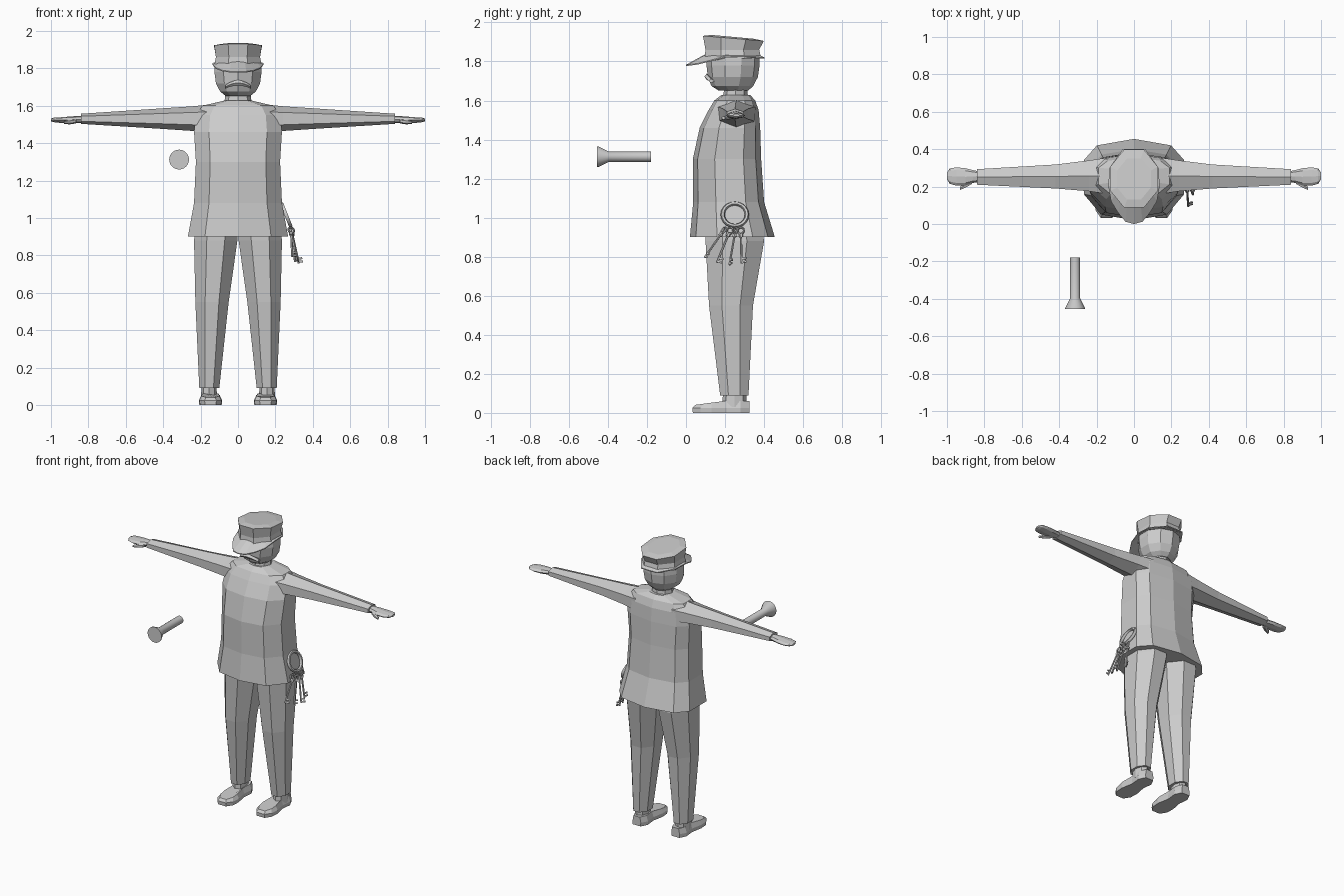
import bpy, math
from mathutils import Vector

if "Cube" in bpy.data.objects:
    bpy.data.objects.remove(bpy.data.objects["Cube"])

GREY = bpy.data.materials.new("plain grey")
GREY.diffuse_color = (0.6, 0.6, 0.6, 1)
GREY.use_nodes = True
GREY.node_tree.nodes["Principled BSDF"].inputs["Base Color"].default_value = GREY.diffuse_color


def make(name, verts, faces, mirror=False, smooth=None):
    me = bpy.data.meshes.new(name)
    me.from_pydata([tuple(v) for v in verts], [], faces)
    ob = bpy.data.objects.new(name, me)
    bpy.context.collection.objects.link(ob)
    me.materials.append(GREY)
    bpy.context.view_layer.objects.active = ob
    for o in bpy.context.selected_objects:
        o.select_set(False)
    ob.select_set(True)
    bpy.ops.object.mode_set(mode='EDIT')
    bpy.ops.mesh.select_all(action='SELECT')
    bpy.ops.mesh.normals_make_consistent(inside=False)
    bpy.ops.object.mode_set(mode='OBJECT')
    if smooth:
        bpy.ops.object.shade_smooth_by_angle(angle=math.radians(smooth))
    if mirror:
        ob.modifiers.new("mirror", 'MIRROR')
    return ob


def loft(name, rings, closed=False, **kw):
    """Bridge equal-sized rings of points, capping the ends unless closed."""
    n, m = len(rings[0]), len(rings)
    verts = [p for r in rings for p in r]
    faces = []
    for i in range(m if closed else m - 1):
        for j in range(n):
            a, b = i * n, (i + 1) % m * n
            k = (j + 1) % n
            faces.append((a + j, a + k, b + k, b + j))
    if not closed:
        faces += [tuple(range(n)), tuple(range((m - 1) * n, m * n))]
    return make(name, verts, faces, **kw)


def oval(n, turn=0.0):
    return [(math.cos(2 * math.pi * (i + turn) / n), math.sin(2 * math.pi * (i + turn) / n)) for i in range(n)]


def flat_ring(z, x0, x1, y0, y1, n=8, turn=0.0, tilt=0.0):
    """Horizontal ring filling the given extents; tilt lifts the front."""
    pts = oval(n, turn)
    mx, my = max(p[0] for p in pts), max(p[1] for p in pts)
    return [((x0 + x1) / 2 + (x1 - x0) / 2 * c / mx, (y0 + y1) / 2 + (y1 - y0) / 2 * s / my, z - tilt * s / my)
            for c, s in pts]


def side_ring(x, y0, y1, z0, z1, n=6, turn=0.0):
    """Ring across the x axis, points at top and bottom."""
    pts = oval(n, turn)
    mx = max(p[1] for p in pts)
    return [(x, (y0 + y1) / 2 + (y1 - y0) / 2 * s / mx, (z0 + z1) / 2 + (z1 - z0) / 2 * c) for c, s in pts]


# jacket: front and back ridges with faceted sides
def jacket_ring(z, w, f, b):
    d = b - f
    half = [(0, f), (w * .66, f + d * .07), (w, f + d * .32), (w, f + d * .74), (w * .74, b - d * .08), (0, b)]
    return [(x, y, z) for x, y in half] + [(-x, y, z) for x, y in half[-2:0:-1]]


loft("jacket", [jacket_ring(*r) for r in (
    (.9, .268, .02, .455), (1.08, .235, .037, .40), (1.3, .225, .035, .385), (1.46, .235, .07, .38),
    (1.55, .225, .115, .372), (1.6, .19, .145, .355), (1.627, .075, .18, .33))])

# sleeves and hands
loft("sleeve", [side_ring(*r) for r in (
    (.14, .16, .355, 1.45, 1.607), (.24, .175, .34, 1.465, 1.597), (.42, .19, .318, 1.477, 1.585),
    (.84, .21, .293, 1.503, 1.557))], mirror=True)
loft("hand", [side_ring(*r, n=8) for r in (
    (.82, .225, .28, 1.508, 1.547), (.86, .22, .288, 1.508, 1.545), (.9, .207, .298, 1.506, 1.542),
    (.95, .205, .303, 1.508, 1.538), (.985, .215, .297, 1.512, 1.536), (1.0, .24, .275, 1.517, 1.531))],
     mirror=True)
loft("thumb", [side_ring(*r) for r in (
    (.865, .215, .25, 1.505, 1.53), (.9, .195, .225, 1.5, 1.525), (.93, .182, .2, 1.503, 1.518))], mirror=True)

# trousers, ankles and shoes
loft("trouser_leg", [flat_ring(*r, turn=.5) for r in (
    (.98, .0, .225, .1, .385), (.88, .003, .235, .1, .4), (.55, .05, .228, .118, .343),
    (.09, .1, .207, .175, .32))], mirror=True)
loft("ankle", [flat_ring(.03, .112, .198, .185, .31), flat_ring(.11, .115, .195, .19, .31)], mirror=True)


def shoe_ring(z, g, ytoe):
    half = [(.03, ytoe), (.056, ytoe + .04), (.06, .13), (.045, .21), (.052, .28), (.03, .325)]
    return [(.147 + x * g, y, z) for x, y in half] + [(.147 - x * g, y, z) for x, y in reversed(half)]


top = [(x, y, .04 + .022 * min(1, max(0, (y - .04) / .16))) for x, y, z in shoe_ring(0, .82, .048)]
loft("shoe", [shoe_ring(0, 1, .035), shoe_ring(.025, 1.04, .033), top], mirror=True)

# neck and head
loft("neck", [flat_ring(1.6, -.075, .075, .185, .32), flat_ring(1.68, -.065, .065, .2, .31)])
loft("head", [flat_ring(*r, n=10, turn=.5) for r in (
    (1.652, -.065, .065, .165, .32), (1.675, -.095, .095, .13, .345), (1.72, -.118, .118, .112, .368),
    (1.78, -.126, .126, .105, .377), (1.84, -.122, .122, .105, .377))])

# moustache: an arched strip
arch = []
for x in (-.068, -.05, -.025, 0, .025, .05, .068):
    u = abs(x) / .068
    z, t, y = 1.722 - .022 * u * u, .016 - .006 * u, .106 + .022 * u * u
    arch.append([(x, y - .012, z), (x, y, z + t), (x, y + .02, z), (x, y, z - t)])
loft("moustache", arch)

# cap: band, flared crown and visor
loft("cap", [flat_ring(1.815, -.127, .127, .095, .385, turn=.5), flat_ring(1.86, -.118, .118, .1, .375, turn=.5),
             flat_ring(1.918, -.127, .127, .087, .398, turn=.5, tilt=.013),
             flat_ring(1.926, -.09, .09, .13, .35, turn=.5, tilt=.01)])
rim = [(0, .0, 1.783), (.045, .012, 1.784), (.085, .06, 1.79), (.122, .12, 1.805), (.137, .2, 1.827),
       (.132, .3, 1.826), (.06, .4, 1.82), (0, .402, 1.82)]
rim = rim + [(-x, y, z) for x, y, z in rim[-2:0:-1]]
inner = [(x * .8, .24 + (y - .24) * (.58 if y < .2 else .8), 1.838) for x, y, z in rim]
under = [(x, y, z - .006) for x, y, z in rim]
loft("visor", [inner, rim, under, [(x, y, z - .02) for x, y, z in inner]])

# torch floating in front, pointing forward
loft("torch", [[(-.315 + r * c, y, 1.312 + r * s) for c, s in oval(24)] for y, r in (
    (-.455, .053), (-.45, .053), (-.395, .026), (-.18, .026))], smooth=30)


# keys on a ring at the hip
def hoop(name, centre, u, v, R, r, n=20):
    u, v, c = Vector(u).normalized(), Vector(v).normalized(), Vector(centre)
    w = u.cross(v)
    rings = []
    for a, b in oval(n):
        d = u * a + v * b
        rings.append([c + d * (R + r * p) + w * (r * q) for p, q in oval(6)])
    loft(name, rings, closed=True, smooth=60)


def bar(name, a, b, r, side, flat=1.0, n=6):
    a, b = Vector(a), Vector(b)
    d = (b - a).normalized()
    s = (Vector(side) - d * d.dot(Vector(side))).normalized()
    t = d.cross(s)
    loft(name, [[p + s * r * c + t * r * flat * q for c, q in oval(n, .5)] for p in (a, b)])


hoop("key_ring", (.258, .25, 1.015), (0, 1, 0), (-.4, 0, 1), .062, .011)
for i, (y0, x1, y1, z1) in enumerate(((.2, .29, .095, .795), (.23, .315, .158, .77),
                                      (.255, .325, .222, .757), (.28, .305, .285, .765))):
    start, end = Vector((.283, y0, .945)), Vector((x1, y1, z1))
    d = (end - start).normalized()
    side = Vector((.3, 1, 0)) if i % 2 else Vector((1, .5, 0))
    side = (side - d * d.dot(side)).normalized()
    hoop(f"key_bow_{i}", start + d * .012, d, side, .017, .005, 10)
    bar(f"key_collar_{i}", start + d * .03, start + d * .045, .011, side)
    bar(f"key_shaft_{i}", start + d * .028, end, .006, side)
    for k in (.008, .026):
        p = end - d * k
        bar(f"key_tooth_{i}", p, p + side * .026, .007, d, .6, 4)
